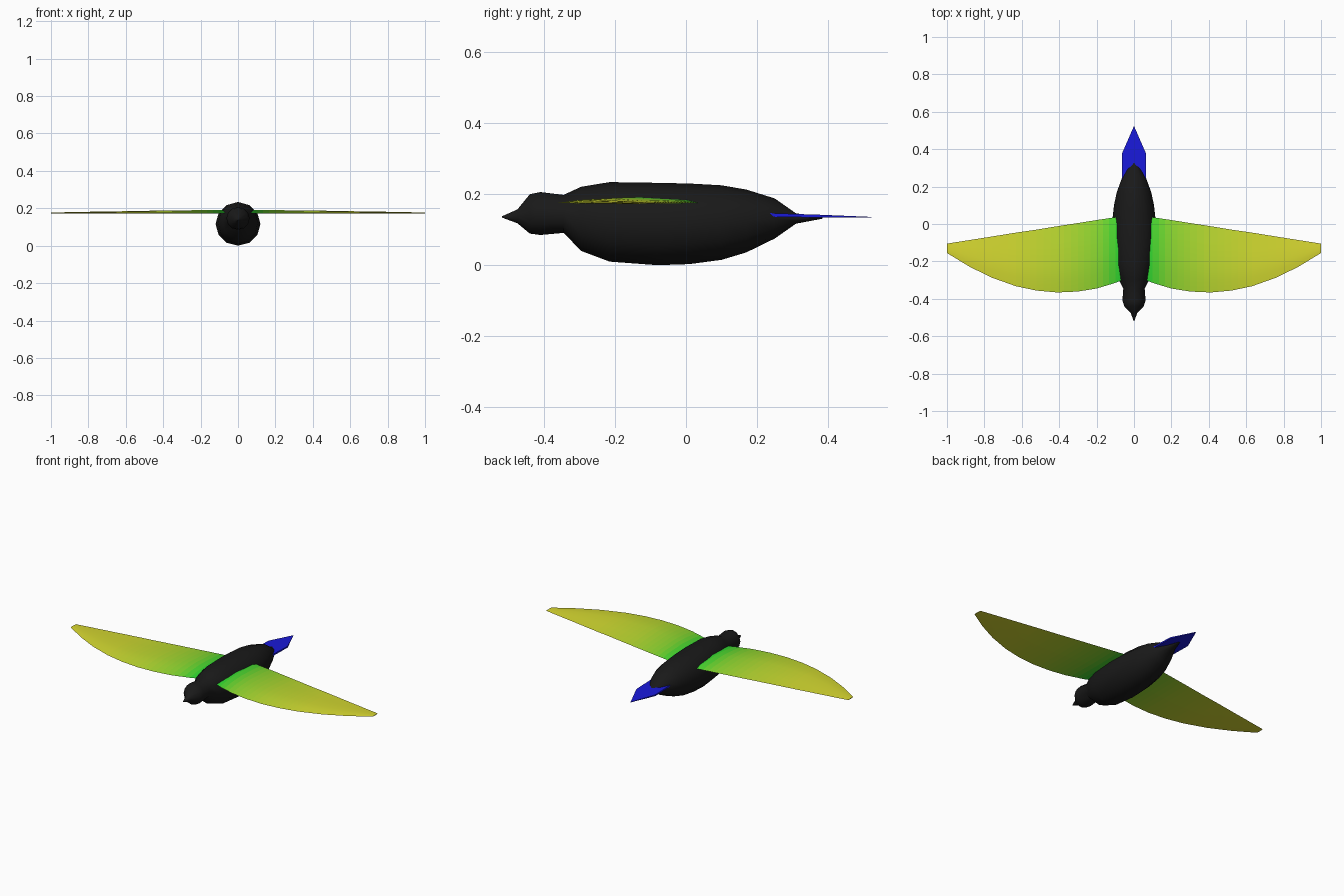
import bpy, bmesh, math

if "Cube" in bpy.data.objects:
    bpy.data.objects.remove(bpy.data.objects["Cube"])


def material(name, rgb):
    m = bpy.data.materials.new(name)
    m.diffuse_color = (*rgb, 1)
    m.use_nodes = True
    m.node_tree.nodes["Principled BSDF"].inputs["Base Color"].default_value = m.diffuse_color
    return m


def loft(name, rings, mats, strip_mats=False, smooth=True):
    """Skin a list of equal-length closed rings and cap both ends."""
    bm = bmesh.new()
    loops = [[bm.verts.new(p) for p in ring] for ring in rings]
    n = len(loops[0])
    for k, (a, b) in enumerate(zip(loops, loops[1:])):
        for i in range(n):
            j = (i + 1) % n
            f = bm.faces.new((a[i], a[j], b[j], b[i]))
            f.material_index = k if strip_mats else 0
    bm.faces.new(loops[0])
    cap = bm.faces.new(loops[-1])
    cap.material_index = len(mats) - 1 if strip_mats else 0
    bmesh.ops.remove_doubles(bm, verts=bm.verts, dist=1e-5)
    bmesh.ops.recalc_face_normals(bm, faces=bm.faces)
    me = bpy.data.meshes.new(name)
    bm.to_mesh(me)
    bm.free()
    for m in mats:
        me.materials.append(m)
    ob = bpy.data.objects.new(name, me)
    bpy.context.collection.objects.link(ob)
    if smooth:
        bpy.ops.object.select_all(action='DESELECT')
        ob.select_set(True)
        bpy.context.view_layer.objects.active = ob
        bpy.ops.object.shade_smooth_by_angle(angle=math.radians(40))
    return ob


def lerp(table, x):
    """Piecewise linear lookup in rows of (x, values...)."""
    for a, b in zip(table, table[1:]):
        if x <= b[0]:
            t = (x - a[0]) / (b[0] - a[0])
            return [p + (q - p) * t for p, q in zip(a[1:], b[1:])]
    return list(table[-1][1:])


# Body, head and beak: y, half width, bottom z, top z
profile = [
    (-0.518, 0.002, 0.134, 0.138), (-0.475, 0.018, 0.118, 0.157),
    (-0.44, 0.052, 0.089, 0.200), (-0.41, 0.062, 0.085, 0.206),
    (-0.345, 0.057, 0.091, 0.198), (-0.295, 0.082, 0.040, 0.221),
    (-0.215, 0.106, 0.010, 0.234), (-0.08, 0.120, 0.0, 0.232),
    (0.01, 0.117, 0.003, 0.230), (0.10, 0.107, 0.015, 0.225),
    (0.17, 0.092, 0.036, 0.213), (0.25, 0.063, 0.075, 0.188),
    (0.31, 0.030, 0.117, 0.146), (0.385, 0.003, 0.131, 0.136)]
SIDES = 12
rings = []
for y, w, lo, hi in profile:
    c, r = (lo + hi) / 2, (hi - lo) / 2
    rings.append([(w * math.sin(2 * math.pi * i / SIDES), y,
                   c + r * math.cos(2 * math.pi * i / SIDES))
                  for i in range(SIDES)])
loft("body", rings, [material("black", (0.01, 0.01, 0.01))])

# Tail: thin pointed plate, y, half width, bottom z, top z
tail = [(0.22, 0.063, 0.137, 0.147), (0.38, 0.063, 0.134, 0.142),
        (0.522, 0.001, 0.134, 0.136)]
loft("tail", [[(-w, y, a), (w, y, a), (w, y, b), (-w, y, b)]
              for y, w, a, b in tail],
     [material("blue", (0.01, 0.01, 0.70))], smooth=False)

# Wings: x, leading edge y, ridge y, trailing edge y, thickness
plan = [(0.05, -0.295, 0.01, 0.045, 0.017), (0.10, -0.315, 0.0, 0.036, 0.017),
        (0.20, -0.345, -0.04, 0.021, 0.016), (0.30, -0.361, -0.075, 0.005, 0.015),
        (0.41, -0.366, -0.105, -0.012, 0.014), (0.52, -0.356, -0.12, -0.03, 0.012),
        (0.63, -0.333, -0.132, -0.046, 0.010), (0.76, -0.287, -0.13, -0.067, 0.008),
        (0.88, -0.228, -0.122, -0.086, 0.006), (1.0, -0.155, -0.115, -0.105, 0.003)]
# Colour along the span: x, red, green, blue
tint = [(0.05, 0.01, 0.70, 0.03), (0.10, 0.04, 0.70, 0.03),
        (0.20, 0.26, 0.70, 0.03), (0.40, 0.49, 0.70, 0.03),
        (0.65, 0.64, 0.70, 0.03), (1.0, 0.70, 0.68, 0.03)]
xs = []
for a, b in zip(plan, plan[1:]):
    xs += [a[0], a[0] * 2 / 3 + b[0] / 3, a[0] / 3 + b[0] * 2 / 3]
xs.append(1.0)
mats = [material(f"wing_tint_{i}", lerp(tint, (p + q) / 2))
        for i, (p, q) in enumerate(zip(xs, xs[1:]))]
for side, name in ((1, "right_wing"), (-1, "left_wing")):
    rings = []
    for x in xs:
        le, ridge, te, t = lerp(plan, x)
        z, X = 0.174, side * x
        rings.append([(X, le, z + 0.001), (X, le + 0.25 * (ridge - le), z + 0.7 * t),
                      (X, le + 0.55 * (ridge - le), z + t),
                      (X, ridge, z + 0.55 * t), (X, te, z + 0.001),
                      (X, (le + te) / 2, z - 0.001)])
    loft(name, rings, mats, strip_mats=True)
